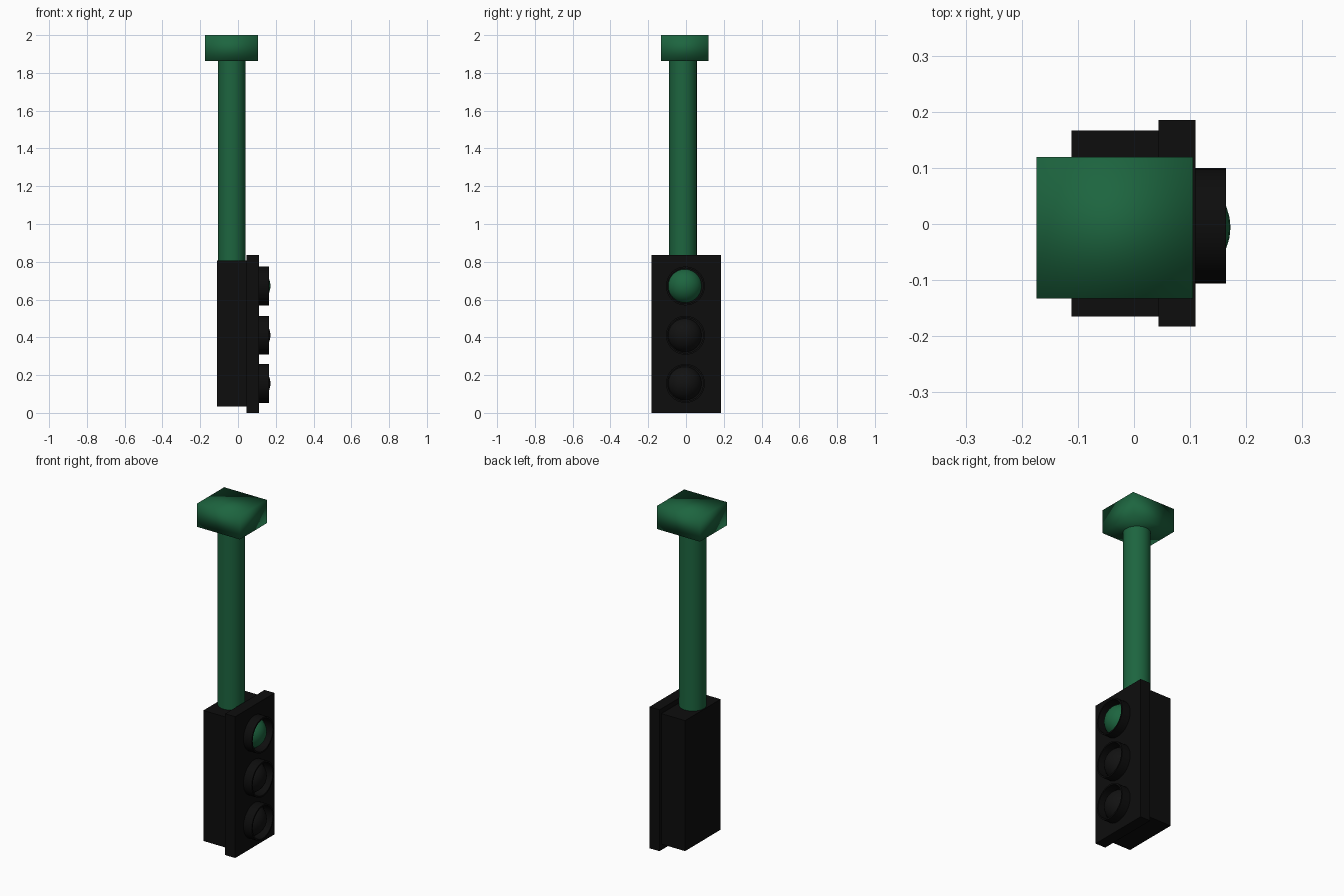
import bpy, bmesh, math
from mathutils import Matrix, Vector

if "Cube" in bpy.data.objects:
    bpy.data.objects.remove(bpy.data.objects["Cube"])


def material(name, color):
    m = bpy.data.materials.new(name)
    m.diffuse_color = color
    m.use_nodes = True
    m.node_tree.nodes["Principled BSDF"].inputs["Base Color"].default_value = m.diffuse_color
    return m


GREEN = material("green_paint", (0.012, 0.13, 0.05, 1))
BLACK = material("black_paint", (0.004, 0.004, 0.004, 1))
DARK = material("dark_lens", (0.006, 0.006, 0.006, 1))


def add(name, bm, mat, smooth=False, angle=None):
    mesh = bpy.data.meshes.new(name)
    bm.to_mesh(mesh)
    bm.free()
    ob = bpy.data.objects.new(name, mesh)
    bpy.context.collection.objects.link(ob)
    mesh.materials.append(mat)
    if smooth:
        mesh.shade_smooth()
    if angle:
        mesh.set_sharp_from_angle(angle=angle)
    return ob


def box(name, lo, hi, mat, smooth=False):
    lo, hi = Vector(lo), Vector(hi)
    bm = bmesh.new()
    m = Matrix.Translation((lo + hi) / 2) @ Matrix.Diagonal((*(hi - lo), 1))
    bmesh.ops.create_cube(bm, size=1, matrix=m)
    return add(name, bm, mat, smooth)


# Mounting cap, softly shaded
box("top_cap", (-0.174, -0.133, 1.862), (0.105, 0.119, 2.0), GREEN, smooth=True)

# Round hanging pole
bm = bmesh.new()
bmesh.ops.create_cone(bm, cap_ends=True, segments=32, radius1=0.073, radius2=0.073,
                      depth=1.08, matrix=Matrix.Translation((-0.033, -0.016, 1.33)))
add("pole", bm, GREEN, True, math.radians(30))

# Signal housing and front plate
box("housing", (-0.111, -0.165, 0.035), (0.045, 0.167, 0.806), BLACK)
box("front_plate", (0.044, -0.183, 0.0), (0.11, 0.185, 0.835), BLACK)


# Open round hood: a rectangular section spun about the x axis
def hood(name, z):
    bm = bmesh.new()
    c = Vector((0, -0.003, z))
    section = [(0.105, 0.094), (0.105, 0.103), (0.164, 0.103), (0.164, 0.094)]
    vs = [bm.verts.new((x, c.y, z + r)) for x, r in section]
    es = [bm.edges.new((vs[i], vs[(i + 1) % 4])) for i in range(4)]
    bmesh.ops.spin(bm, geom=vs + es, cent=c, axis=(1, 0, 0),
                   angle=math.tau, steps=32)
    bmesh.ops.remove_doubles(bm, verts=bm.verts, dist=1e-5)
    bmesh.ops.recalc_face_normals(bm, faces=bm.faces)
    add(name, bm, BLACK, True, math.radians(30))


# Ball lens showing through the hood
def lens(name, z, mat):
    bm = bmesh.new()
    bmesh.ops.create_uvsphere(bm, u_segments=32, v_segments=16, radius=0.094,
                              matrix=Matrix.Translation((0.078, -0.006, z)))
    add(name, bm, mat, True)


for label, z, mat in (("top", 0.672, GREEN), ("middle", 0.411, DARK), ("bottom", 0.156, DARK)):
    hood(label + "_hood", z)
    lens(label + "_lens", z, mat)
